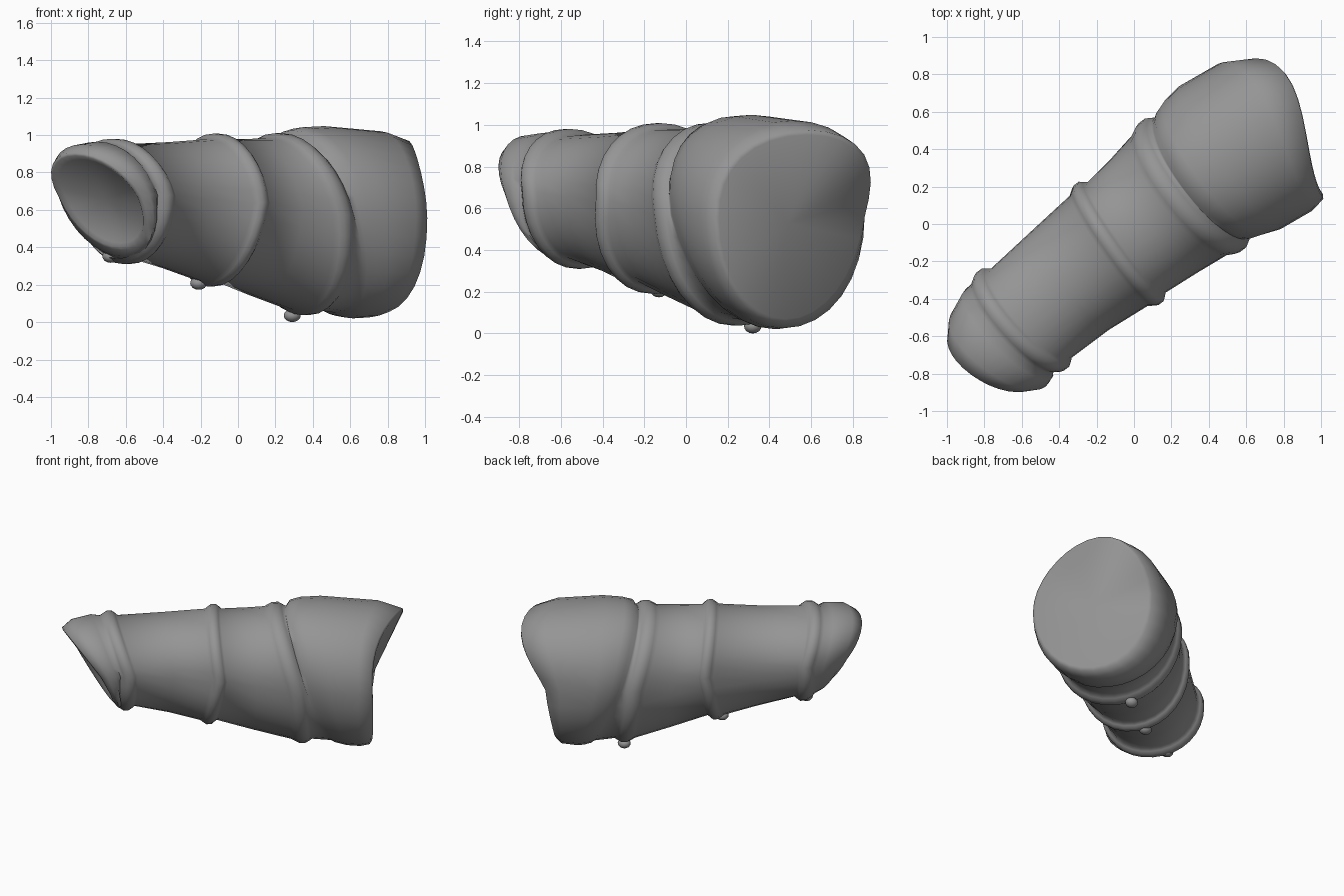
import bpy, bmesh, math
from mathutils import Vector

if "Cube" in bpy.data.objects:
    bpy.data.objects.remove(bpy.data.objects["Cube"])

SEG = 32
AX, LAT = Vector((0.8, 0.6, 0)), Vector((-0.6, 0.8, 0))   # along the arm, across it

grey = bpy.data.materials.new("dull_grey")
grey.diffuse_color = (0.3, 0.3, 0.3, 1)
grey.use_nodes = True
grey.node_tree.nodes["Principled BSDF"].inputs["Base Color"].default_value = grey.diffuse_color


def ring(u, left, right, top, bottom, d_top=0, d_bot=0, skew=0, grow=0.0, shift=0.0,
         power=1.0, twist=0.0):
    """Oval section; top, bottom and sides may lean along the arm."""
    left, right, top, bottom = left + grow, right - grow, top + grow, bottom - grow
    mv, hv = (left + right) / 2, (left - right) / 2
    mz = bottom + 0.55 * (top - bottom)
    pts = []
    for i in range(SEG):
        a = 2 * math.pi * i / SEG
        c, s = math.cos(a), math.sin(a)
        c = math.copysign(abs(c) ** 0.96, c)
        s = math.copysign(abs(s) ** 0.96, s)
        lean = abs(s) ** power * (d_top if s > 0 else d_bot) * (1 + twist * c)
        z = mz + s * ((top - mz) if s > 0 else (mz - bottom))
        pts.append(AX * (u + shift + lean + c * skew) + LAT * (mv + c * hv) + Vector((0, 0, z)))
    return pts


def inset(pts, scale, push):
    """Smaller copy of a ring, moved along the arm."""
    mid = sum(pts, Vector()) / len(pts)
    return [mid + (p - mid) * scale + AX * push for p in pts]


def strap(section, width, height):
    """Rings of a soft raised strap."""
    shape = [(-1, 0), (-0.6, 0.55), (-0.25, 1), (0.35, 1), (0.7, 0.5), (1, 0)]
    return [ring(*section, grow=g * height, shift=k * width) for k, g in shape]


def finish(name, bm):
    bmesh.ops.recalc_face_normals(bm, faces=bm.faces)
    me = bpy.data.meshes.new(name)
    bm.to_mesh(me)
    bm.free()
    me.materials.append(grey)
    ob = bpy.data.objects.new(name, me)
    bpy.context.collection.objects.link(ob)
    bpy.ops.object.select_all(action='DESELECT')
    ob.select_set(True)
    bpy.context.view_layer.objects.active = ob
    bpy.ops.object.shade_smooth_by_angle(angle=math.radians(75))


def loft(name, rings, cap_start, cap_end):
    bm = bmesh.new()
    rows = [[bm.verts.new(p) for p in r] for r in rings]
    for a, b in zip(rows, rows[1:]):
        for i in range(SEG):
            j = (i + 1) % SEG
            bm.faces.new((a[i], a[j], b[j], b[i]))
    for row, push in ((rows[0], cap_start), (rows[-1], cap_end)):
        mid = sum((v.co for v in row), Vector()) / SEG
        tip = bm.verts.new(mid + AX * push)
        for i in range(SEG):
            bm.faces.new((row[i], row[(i + 1) % SEG], tip))
    finish(name, bm)


# Slanted wrist end with a rolled lip and a shallow hollow
lip = ring(-1.015, 0.14, -0.385, 0.905, 0.385, -0.165, 0.15, -0.08)
wrist = [inset(lip, 0.86, 0.012), inset(lip, 0.94, -0.008), lip,
         ring(-0.975, 0.205, -0.412, 0.95, 0.352, -0.14, 0.13, -0.075),
         ring(-0.89, 0.26, -0.395, 0.965, 0.34, -0.10, 0.07, -0.045)]

# Tapered sleeve with three straps
sleeve = (strap((-0.785, 0.268, -0.372, 0.95, 0.34, -0.09, 0.0, -0.03), 0.06, 0.03)
          + [ring(-0.45, 0.30, -0.372, 0.962, 0.282, -0.05, -0.03)]
          + strap((-0.13, 0.328, -0.395, 0.978, 0.22, -0.045, -0.08, 0.01), 0.055, 0.03)
          + [ring(0.12, 0.355, -0.412, 0.98, 0.14, -0.06, -0.02)]
          + strap((0.37, 0.388, -0.432, 0.982, 0.065, -0.12, 0.06, -0.01), 0.07, 0.028))

# Flared elbow cuff with a dished end
back = dict(power=1.2, twist=1.1)
rim = ring(0.925, 0.35, -0.50, 0.975, 0.045, 0.14, -0.04, 0.035, **back)
cuff = [ring(0.455, 0.395, -0.43, 0.985, 0.05, -0.13, 0.19),
        ring(0.475, 0.41, -0.442, 1.025, 0.035, -0.125, 0.19),
        ring(0.53, 0.43, -0.462, 1.042, 0.024, -0.11, 0.18),
        ring(0.62, 0.445, -0.492, 1.048, 0.02, -0.06, 0.13, 0.01),
        ring(0.84, 0.415, -0.515, 1.02, 0.025, 0.08, 0.0, 0.035, **back),
        rim, inset(rim, 0.95, 0.01)]

loft("arm_guard", wrist + sleeve + cuff, cap_start=0.03, cap_end=-0.05)

# Small studs under the straps
for n, p in enumerate([(-0.68, -0.46, 0.352), (-0.21, -0.13, 0.208), (0.29, 0.32, 0.035)]):
    bm = bmesh.new()
    bmesh.ops.create_uvsphere(bm, u_segments=12, v_segments=8, radius=0.035)
    bmesh.ops.scale(bm, verts=bm.verts, vec=(1.3, 1.2, 1))
    bmesh.ops.translate(bm, verts=bm.verts, vec=p)
    finish("strap_stud_%d" % (n + 1), bm)
